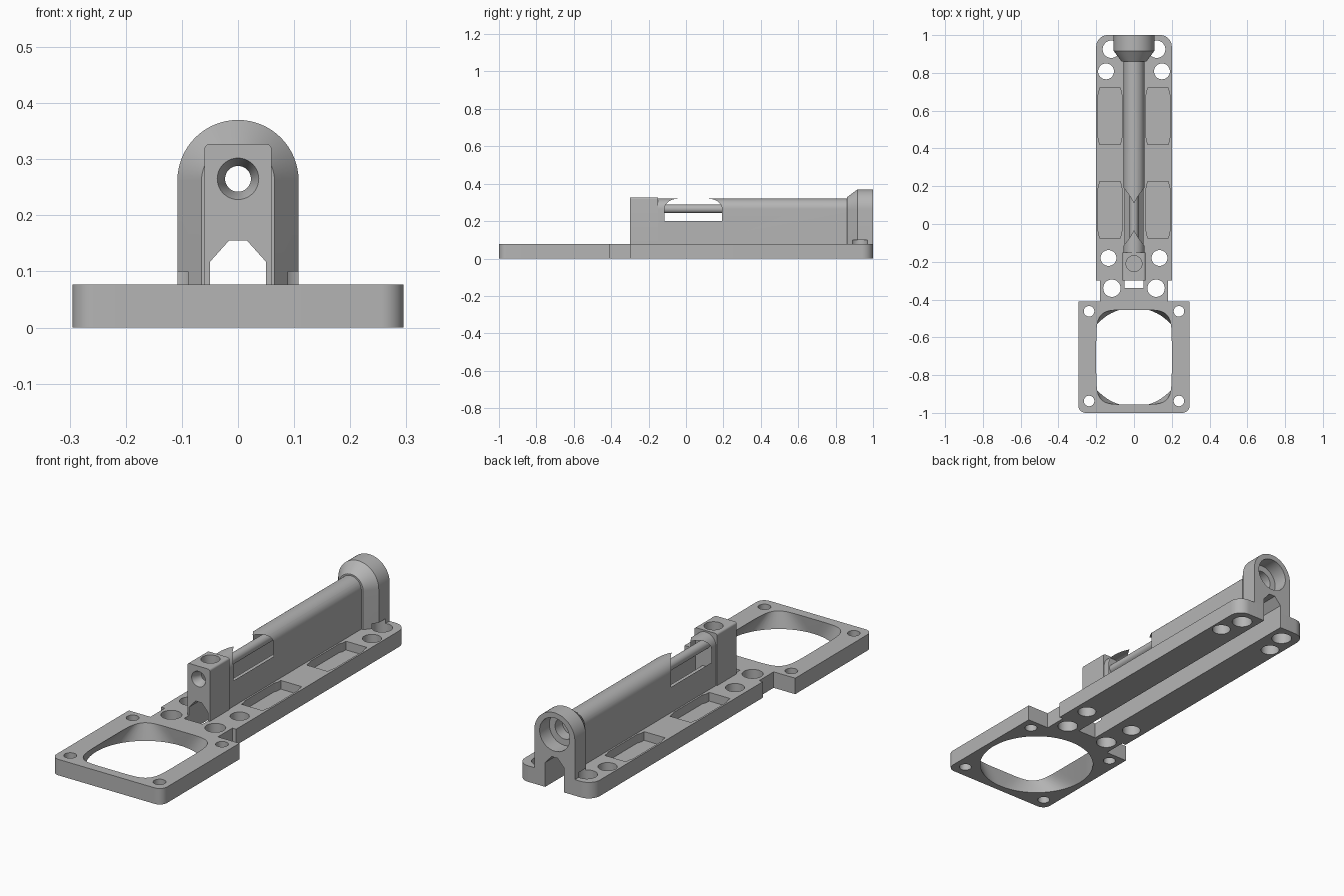
import bpy, bmesh
from math import sin, cos, pi, radians, copysign

if "Cube" in bpy.data.objects:
    bpy.data.objects.remove(bpy.data.objects["Cube"])

grey = bpy.data.materials.new("mid grey")
grey.use_nodes = True
COL = (0.46, 0.46, 0.46, 1)
grey.diffuse_color = COL
grey.node_tree.nodes["Principled BSDF"].inputs["Base Color"].default_value = COL
TOP = 0.077       # plate thickness
BORE = 0.265      # height of the long bore


def loft(name, rings):
    """Closed solid through matching rings of points."""
    bm = bmesh.new()
    vs = [[bm.verts.new(p) for p in r] for r in rings]
    n = len(rings[0])
    bm.faces.new(vs[0])
    bm.faces.new(vs[-1])
    for a, b in zip(vs, vs[1:]):
        for i in range(n):
            j = (i + 1) % n
            bm.faces.new((a[i], a[j], b[j], b[i]))
    bmesh.ops.recalc_face_normals(bm, faces=bm.faces)
    me = bpy.data.meshes.new(name)
    bm.to_mesh(me)
    bm.free()
    me.materials.append(grey)
    ob = bpy.data.objects.new(name, me)
    bpy.context.collection.objects.link(ob)
    return ob


def plan(name, pts, z0, z1):
    return loft(name, [[(x, y, z) for x, y in pts] for z in (z0, z1)])


def along_y(name, sections):
    return loft(name, [[(x, y, z) for x, z in pts] for y, pts in sections])


def arc(cx, cy, r, a0, a1, n=10):
    return [(cx + r * cos(radians(a0 + (a1 - a0) * i / n)),
             cy + r * sin(radians(a0 + (a1 - a0) * i / n))) for i in range(n + 1)]


def circle(cx, cy, r, n=40):
    return arc(cx, cy, r, 0, 360 - 360 / n, n - 1)


def rect(x0, y0, x1, y1):
    return [(x0, y0), (x1, y0), (x1, y1), (x0, y1)]


def mirrored(half):
    """Right half outline, bottom to top, completed across x = 0."""
    return half + [(-x, y) for x, y in reversed(half) if abs(x) > 1e-6]


def arch(w, z0, zc):
    return [(w, z0)] + arc(0, zc, w, 0, 180, 32) + [(-w, z0)]


cutters = []


def cutter(ob):
    ob.hide_render = True
    cutters.append(ob)
    return ob


def cut(ob, tools):
    for t in tools:
        m = ob.modifiers.new("cut", "BOOLEAN")
        m.operation, m.solver, m.object = "DIFFERENCE", "EXACT", t
    bpy.context.view_layer.update()
    dg = bpy.context.evaluated_depsgraph_get()
    me = bpy.data.meshes.new_from_object(ob.evaluated_get(dg))
    ob.modifiers.clear()
    ob.data = me


# Solid parts
frame = plan("square_frame", mirrored(arc(0.255, -0.96, 0.04, -90, 0) + [(0.295, -0.41)]), 0, TOP)
plate = plan("rail_plate", mirrored([(0.18, -0.41), (0.18, -0.3), (0.2, -0.3)]
                                    + arc(0.14, 0.94, 0.06, 0, 90)), 0, TOP)
spine = along_y("spine", [(y, arch(0.055, 0.05, BORE)) for y in (-0.16, 0.95)])
post = along_y("front_post", [(y, mirrored([(0.06, 0.05)] + arc(0.05, 0.317, 0.01, 0, 90, 6)))
                              for y in (-0.3, -0.15)])
collar = along_y("rear_collar", [(0.86, arch(0.065, 0.05, 0.262)),
                                 (0.917, arch(0.108, 0.05, 0.262)),
                                 (1.0, arch(0.108, 0.05, 0.262))])

# Underside channel with a peaked roof
roof = mirrored([(0.05, -0.05), (0.05, 0.117), (0.016, 0.155)])
channel = cutter(along_y("channel_cutter", [(-0.34, roof), (1.1, roof)]))

# Long bore with a countersunk front and stepped rear socket
bore = cutter(along_y("bore_cutter", [
    (y, circle(0, BORE, r)) for y, r in
    ((-0.35, 0.037), (-0.3, 0.037), (-0.265, 0.023), (0.87, 0.023),
     (0.871, 0.05), (0.925, 0.05), (0.926, 0.08), (1.1, 0.08))]))

# Gap in the spine, leaving two pointed noses
gap = cutter(plan("gap_cutter", [
    (0.07, -0.13), (0.053, -0.112), (0.022, -0.072), (0, -0.033),
    (-0.022, -0.072), (-0.053, -0.112), (-0.07, -0.13),
    (-0.07, 0.21), (-0.053, 0.19), (-0.022, 0.148), (0, 0.11),
    (0.022, 0.148), (0.053, 0.19), (0.07, 0.21)], 0.2, 0.5))

post_hole = cutter(plan("post_hole_cutter", circle(0, -0.21, 0.042), 0.21, 0.5))

# Frame opening: round below, squarish above
def opening(top, z):
    out = []
    for i in range(72):
        a = 2 * pi * (i + 0.5) / 72
        c, s = cos(a), sin(a)
        if top:
            k = 0.36
            x, y = 0.2 * copysign(abs(c) ** k, c), 0.25 * copysign(abs(s) ** k, s)
        else:
            x, y = 0.262 * c, 0.262 * s
        out.append((x, y - 0.705, z))
    return out


window = cutter(loft("window_cutter", [opening(False, -0.02), opening(False, 0),
                                       opening(True, TOP), opening(True, 0.1)]))

# Screw holes and pockets, on both sides
frame_holes, plate_holes, pockets, collar_holes = [], [], [], []
for s in (-1, 1):
    for y in (-0.937, -0.462):
        frame_holes.append(cutter(plan("frame_hole_cutter", circle(s * 0.238, y, 0.028), -0.1, 0.2)))
    for x, y, r in ((0.117, -0.34, 0.046), (0.135, -0.18, 0.042), (0.148, 0.808, 0.042)):
        plate_holes.append(cutter(plan("plate_hole_cutter", circle(s * x, y, r), -0.1, 0.2)))
    collar_holes.append(cutter(plan("rear_hole_cutter", circle(s * 0.12, 0.925, 0.046), -0.1, 0.1)))
    for yc in (0.075, 0.57):
        side = [(0.056, -0.15), (0.058, -0.125), (0.064, -0.11), (0.064, 0.11), (0.058, 0.125), (0.056, 0.15)]
        pts = [(s * 0.127 + x, yc + y) for x, y in mirrored(side)]
        pockets.append(cutter(plan("pocket_cutter", pts, 0.035, 0.2)))

# Cutting
cut(frame, [window] + frame_holes)
cut(plate, [channel] + plate_holes + collar_holes + pockets)
cut(spine, [channel, bore, gap, post_hole])
cut(post, [channel, bore, post_hole])
cut(collar, [channel, bore] + collar_holes)
for c in cutters:
    bpy.data.objects.remove(c)

# Smooth rounded faces, keep hard edges
for ob in bpy.context.view_layer.objects:
    ob.select_set(False)
for ob in (frame, plate, spine, post, collar):
    ob.select_set(True)
bpy.context.view_layer.objects.active = frame
bpy.ops.object.shade_smooth_by_angle(angle=radians(25))
